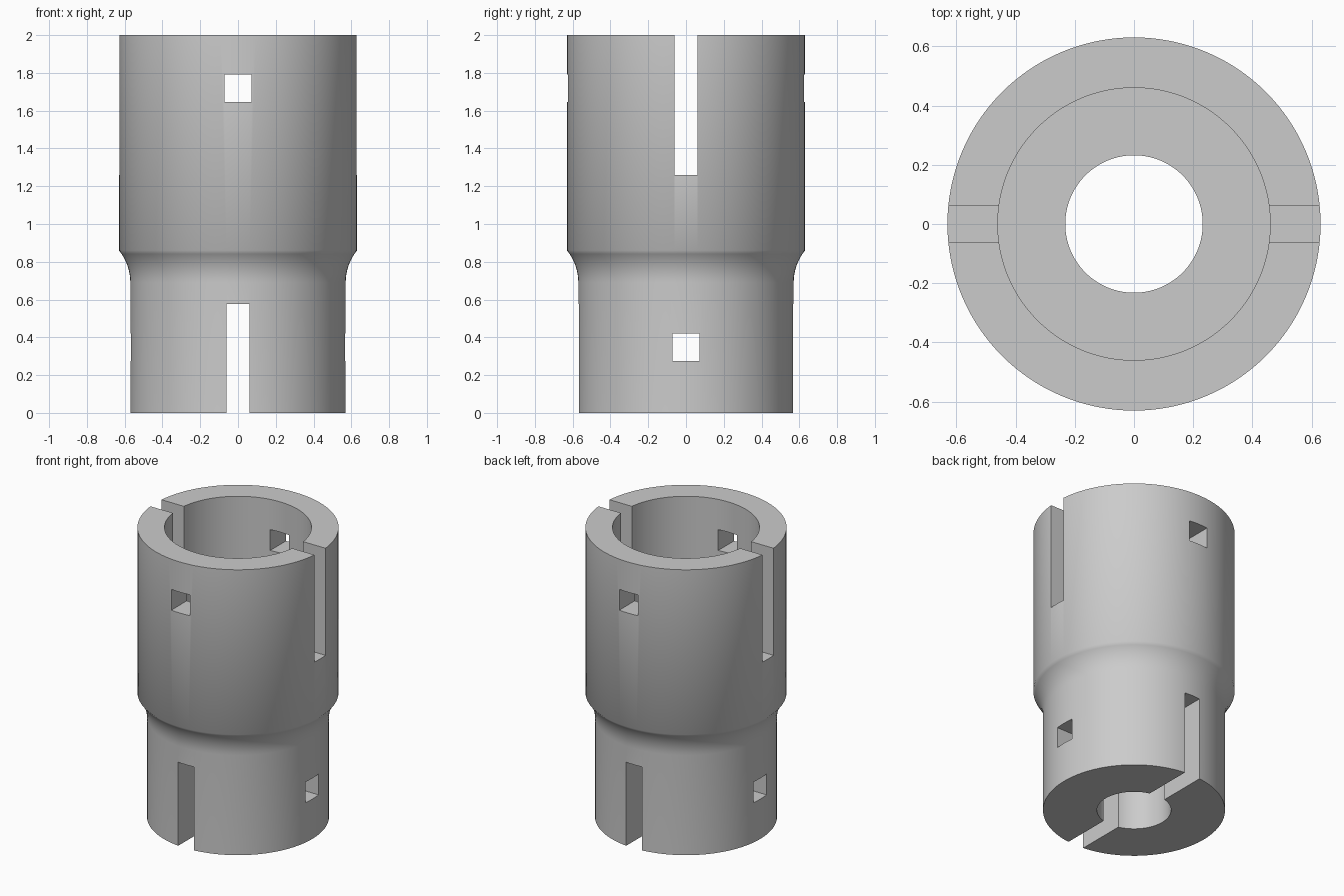
import bpy, bmesh, math
from mathutils import Matrix

cube = bpy.data.objects.get("Cube")
if cube:
    bpy.data.objects.remove(cube, do_unlink=True)

SEGMENTS = 128
LOW_R, TOP_R = 0.57, 0.63
LOW_BORE, TOP_BORE = 0.232, 0.46
FLARE_START, FLARE_END, FLOOR = 0.69, 0.86, 0.86

# Single plain grey material
grey = bpy.data.materials.new("plain grey")
grey.use_nodes = True
color = (0.6, 0.6, 0.6, 1)
grey.diffuse_color = color
grey.node_tree.nodes["Principled BSDF"].inputs["Base Color"].default_value = color


def add_object(name, bm):
    bmesh.ops.recalc_face_normals(bm, faces=bm.faces)
    mesh = bpy.data.meshes.new(name)
    bm.to_mesh(mesh)
    bm.free()
    mesh.materials.append(grey)
    obj = bpy.data.objects.new(name, mesh)
    bpy.context.collection.objects.link(obj)
    return obj


def box_cutter(name, width, length, z0, z1, along_x):
    size = (length, width) if along_x else (width, length)
    bm = bmesh.new()
    bmesh.ops.create_cube(bm, size=1, matrix=Matrix.Translation((0, 0, (z0 + z1) / 2))
                          @ Matrix.Diagonal((*size, z1 - z0, 1)))
    obj = add_object(name, bm)
    obj.hide_render = True
    return obj


# Concave arc from the narrow end to the wide end
dr, dz = TOP_R - LOW_R, FLARE_END - FLARE_START
sweep = 2 * math.atan2(dr, dz)
arc_r = dz / math.sin(sweep)
flare = []
for i in range(9):
    a = sweep * i / 8
    flare.append((LOW_R + arc_r * (1 - math.cos(a)), FLARE_START + arc_r * math.sin(a)))

# Stepped sleeve, lathed from its wall section
profile = [(LOW_BORE, 0), (LOW_R, 0), *flare, (TOP_R, 2), (TOP_BORE, 2),
           (TOP_BORE, FLOOR), (LOW_BORE, FLOOR)]
bm = bmesh.new()
rings = []
for r, z in profile:
    rings.append([bm.verts.new((r * math.cos(t), r * math.sin(t), z))
                  for t in (math.tau * k / SEGMENTS for k in range(SEGMENTS))])
for a, b in zip(rings, rings[1:] + rings[:1]):
    for k in range(SEGMENTS):
        n = (k + 1) % SEGMENTS
        bm.faces.new((a[k], a[n], b[n], b[k]))
sleeve = add_object("coupling_sleeve", bm)

# Slots and square pin holes, all passing through both walls
cutters = [
    box_cutter("upper_slot_cutter", 0.12, 2, 1.26, 2.2, True),
    box_cutter("lower_slot_cutter", 0.12, 2, -0.2, 0.577, False),
    box_cutter("upper_hole_cutter", 0.144, 2, 1.647, 1.791, False),
    box_cutter("lower_hole_cutter", 0.144, 2, 0.275, 0.419, True),
]
bpy.ops.object.select_all(action='DESELECT')
bpy.context.view_layer.objects.active = sleeve
sleeve.select_set(True)
for cutter in cutters:
    mod = sleeve.modifiers.new(cutter.name, 'BOOLEAN')
    mod.operation = 'DIFFERENCE'
    mod.solver = 'EXACT'
    mod.object = cutter
    bpy.ops.object.modifier_apply(modifier=mod.name)
    bpy.data.objects.remove(cutter, do_unlink=True)

bpy.ops.object.shade_smooth_by_angle(angle=math.radians(40))
